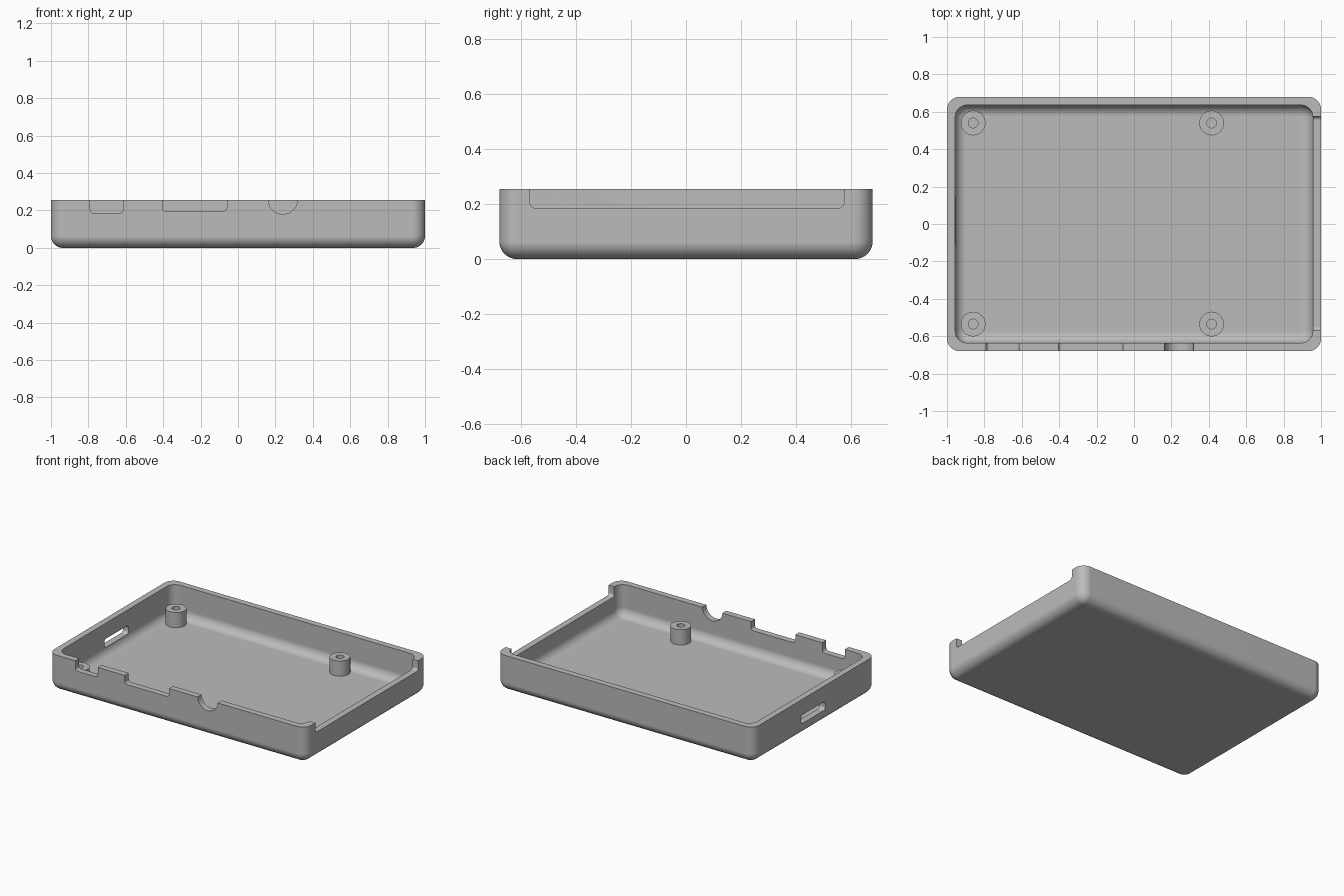
import bpy
import bmesh
from math import pi, sin, cos, radians

cube = bpy.data.objects.get("Cube")
if cube:
    bpy.data.objects.remove(cube, do_unlink=True)

HALF_X, HALF_Y, HEIGHT = 1.0, 0.68, 0.255
WALL, FLOOR, RADIUS = 0.044, 0.033, 0.068
SEG = 10

grey = bpy.data.materials.new("grey plastic")
grey.use_nodes = True
colour = (0.5, 0.5, 0.5, 1)
grey.diffuse_color = colour
grey.node_tree.nodes["Principled BSDF"].inputs["Base Color"].default_value = colour


def rounded_rect(hx, hy, r, cx=0, cy=0):
    """Outline of a rectangle with rounded corners, counter-clockwise."""
    points = []
    for k, (sx, sy) in enumerate([(1, 1), (-1, 1), (-1, -1), (1, -1)]):
        for i in range(SEG + 1):
            a = (k + i / SEG) * pi / 2
            points.append((cx + sx * (hx - r) + r * cos(a),
                           cy + sy * (hy - r) + r * sin(a)))
    return points


def skin(name, rings, closed=False):
    """Mesh object skinned through rings of points, capped unless closed."""
    bm = bmesh.new()
    loops = [[bm.verts.new(p) for p in ring] for ring in rings]
    pairs = list(zip(loops, loops[1:]))
    if closed:
        pairs.append((loops[-1], loops[0]))
    else:
        bm.faces.new(loops[0])
        bm.faces.new(loops[-1])
    for a, b in pairs:
        for i in range(len(a)):
            j = (i + 1) % len(a)
            bm.faces.new((a[i], a[j], b[j], b[i]))
    bmesh.ops.recalc_face_normals(bm, faces=bm.faces)
    mesh = bpy.data.meshes.new(name)
    bm.to_mesh(mesh)
    bm.free()
    mesh.materials.append(grey)
    obj = bpy.data.objects.new(name, mesh)
    bpy.context.collection.objects.link(obj)
    return obj


def activate(obj):
    for other in bpy.context.selected_objects:
        other.select_set(False)
    obj.select_set(True)
    bpy.context.view_layer.objects.active = obj


def smooth(obj):
    activate(obj)
    bpy.ops.object.shade_smooth_by_angle(angle=radians(30))
    obj.modifiers.new("even shading", "WEIGHTED_NORMAL").keep_sharp = True


def bowl_rings(inset, floor, radius):
    """Rings from the bottom to the rim, with a filleted bottom edge."""
    fillet = radius - 0.004
    rings = []
    for i in range(SEG + 1):
        a = i / SEG * pi / 2
        shrink = fillet * (1 - sin(a))
        z = floor + fillet * (1 - cos(a))
        outline = rounded_rect(HALF_X - inset - shrink, HALF_Y - inset - shrink,
                               radius - shrink)
        rings.append([(x, y, z) for x, y in outline])
    rings.append([(x, y, HEIGHT) for x, y, z in rings[-1]])
    return rings


# Tray: outer skin up to the rim, then inner skin down to the floor
tray = skin("case_tray", bowl_rings(0, 0, RADIUS)
            + bowl_rings(WALL, FLOOR, RADIUS - 0.004)[::-1])


def cut(axis, side, start, end, bottom, top, radius):
    """Cut a rounded opening through one wall."""
    outline = rounded_rect((end - start) / 2, (top - bottom) / 2, radius,
                           (start + end) / 2, (top + bottom) / 2)
    half = HALF_X if axis == "x" else HALF_Y
    depths = [side * (half - WALL - 0.03), side * (half + 0.05)]
    if axis == "x":
        rings = [[(d, u, z) for u, z in outline] for d in depths]
    else:
        rings = [[(u, d, z) for u, z in outline] for d in depths]
    cutter = skin("opening_cutter", rings)
    cutter.hide_render = True
    mod = tray.modifiers.new("opening", "BOOLEAN")
    mod.operation = "DIFFERENCE"
    mod.solver = "EXACT"
    mod.object = cutter
    activate(tray)
    bpy.ops.object.modifier_apply(modifier=mod.name)
    bpy.data.objects.remove(cutter, do_unlink=True)


# Front notches: power, video, round audio
cut("y", -1, -0.79, -0.615, 0.185, 0.4, 0.02)
cut("y", -1, -0.405, -0.06, 0.195, 0.4, 0.02)
cut("y", -1, 0.162, 0.318, 0.18, 0.336, 0.0779)
# Wide notch in the +x wall, card slot in the -x wall
cut("x", 1, -0.568, 0.575, 0.185, 0.4, 0.02)
cut("x", -1, -0.12, 0.15, 0.085, 0.145, 0.022)
smooth(tray)


def circle(x, y, z, r, n=40):
    return [(x + r * cos(2 * pi * i / n), y + r * sin(2 * pi * i / n), z)
            for i in range(n)]


# Hollow standoffs
for end, x in (("right", -0.86), ("left", 0.415)):
    for row, y in (("front", -0.535), ("back", 0.54)):
        low, high = FLOOR - 0.01, 0.14
        post = skin(f"standoff_{row}_{end}",
                    [circle(x, y, low, 0.066), circle(x, y, high, 0.066),
                     circle(x, y, high, 0.026), circle(x, y, low, 0.026)],
                    closed=True)
        smooth(post)
